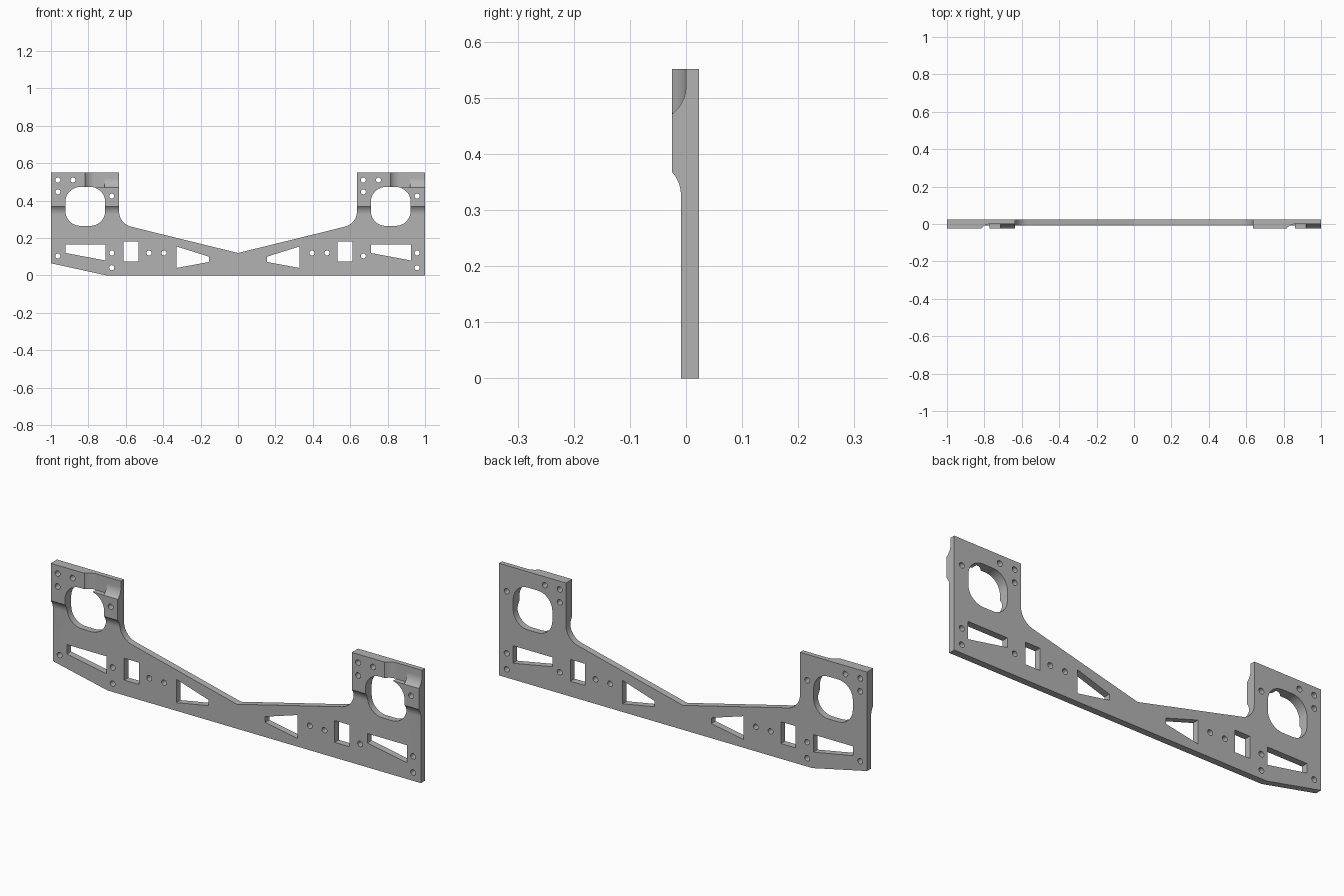
import bpy, bmesh
from math import sin, cos, pi, atan2

cube = bpy.data.objects.get("Cube")
if cube:
    bpy.data.objects.remove(cube)

FRONT, BASE, BACK = -0.025, -0.009, 0.0235   # y levels
TOP = 0.551
INNER = 0.636                                # inner edge of the end blocks
SHIFT = 1.633                                # left-hand block layout repeats at this offset
AXES = {"X": lambda a, b, d: (d, a, b),
        "Y": lambda a, b, d: (a, d, b),
        "Z": lambda a, b, d: (a, b, d)}


def prism(bm, points, axis, lo, hi):
    """Extrude a 2D outline along an axis."""
    place = AXES[axis]
    ends = [[bm.verts.new(place(a, b, d)) for a, b in points] for d in (lo, hi)]
    bm.faces.new(ends[0])
    bm.faces.new(ends[1][::-1])
    n = len(points)
    for i in range(n):
        j = (i + 1) % n
        bm.faces.new((ends[0][i], ends[1][i], ends[1][j], ends[0][j]))


def make(name, prisms):
    bm = bmesh.new()
    for p in prisms:
        prism(bm, *p)
    bmesh.ops.recalc_face_normals(bm, faces=bm.faces)
    mesh = bpy.data.meshes.new(name)
    bm.to_mesh(mesh)
    bm.free()
    obj = bpy.data.objects.new(name, mesh)
    bpy.context.collection.objects.link(obj)
    return obj


def arc(cx, cy, r, start, end, steps):
    angles = [start + (end - start) * i / steps for i in range(steps + 1)]
    return [(cx + r * cos(t), cy + r * sin(t)) for t in angles]


def mirror(points):
    return [(-x, z) for x, z in points]


def shifted(points):
    return [(x + SHIFT, z) for x, z in points]


# Plate outline with a concave fillet beside each block
slope = atan2(0.14, 0.57)
R = 0.085
fillet = arc(INNER - R, 0.343, R, 0, slope - pi / 2, 12)
right_edge = [(INNER, TOP)] + fillet
outline = ([(-1, 0.065), (-0.703, 0), (1, 0), (1, TOP)] + right_edge
           + [(0, 0.12)] + mirror(right_edge)[::-1] + [(-1, TOP)])
plate = make("mounting_plate", [(outline, "Y", FRONT, BACK)])

# Thin the lower front, blending up into the thicker blocks
RAMP = 0.0625
sweep = atan2(0.0418, RAMP - (BASE - FRONT))
blend = arc(BASE - RAMP, 0.326, RAMP, 0, sweep, 10)
lower_front = make("lower_front_cutter", [
    ([(-0.1, -0.1), (BASE, -0.1)] + blend + [(-0.1, blend[-1][1])],
     "X", -1.1, 1.1)])

# Recess across the upper corner of each block: curved in plan, then curved in height
bend = atan2(0.05, RAMP + FRONT)
plan = arc(-0.768, -RAMP, RAMP, pi / 2, pi / 2 + bend, 10)
side = arc(-RAMP, 0.521, RAMP, 0, -bend, 10)
side_profile = [(0, 0.6)] + side + [(-0.1, side[-1][1]), (-0.1, 0.6)]
plan_profile = [(-0.713, 0)] + plan + [(plan[-1][0], -0.1), (-0.713, -0.1)]
plan_cut = make("recess_plan_cutter", [
    (plan_profile, "Z", 0.471, 0.65),
    (shifted(plan_profile), "Z", 0.471, 0.65)])
side_cut = make("recess_side_cutter", [
    (side_profile, "X", -0.735, -0.6),
    (side_profile, "X", -0.735 + SHIFT, 1.1)])

# Openings repeated in both blocks
C = 0.08
window = []
for k, (x, z) in enumerate([(-0.71, 0.473), (-0.923, 0.473),
                            (-0.923, 0.265), (-0.71, 0.265)]):
    sx, sz = (-1 if x > -0.8 else 1), (-1 if z > 0.4 else 1)
    window += arc(x + sx * C, z + sz * C, C, k * pi / 2, (k + 1) * pi / 2, 10)
slot = [(-0.923, 0.166), (-0.709, 0.166), (-0.709, 0.08), (-0.923, 0.12)]
BOLT = 0.0135
block_bolts = [(-0.963, 0.51), (-0.882, 0.51), (-0.963, 0.447), (-0.675, 0.424),
               (-0.963, 0.104), (-0.675, 0.12), (-0.675, 0.041)]
block_shapes = [window, slot] + [arc(x, z, BOLT, 0, 2 * pi, 20)[:-1]
                                 for x, z in block_bolts]

# Openings mirrored along the arms
arm_shapes = [
    [(-0.612, 0.075), (-0.532, 0.075), (-0.532, 0.182), (-0.612, 0.182)],
    [(-0.329, 0.155), (-0.154, 0.1), (-0.154, 0.072), (-0.329, 0.04)],
] + [arc(x, 0.12, BOLT, 0, 2 * pi, 20)[:-1] for x in (-0.476, -0.396)]

shapes = (block_shapes + [shifted(s) for s in block_shapes]
          + arm_shapes + [mirror(s) for s in arm_shapes])
openings = make("opening_cutter", [(s, "Y", -0.1, 0.1) for s in shapes])

# Apply the cuts
bpy.ops.object.select_all(action="DESELECT")
plate.select_set(True)
bpy.context.view_layer.objects.active = plate
for cutter in (lower_front, plan_cut, side_cut, openings):
    cutter.hide_render = True
    mod = plate.modifiers.new(cutter.name, "BOOLEAN")
    mod.operation = "DIFFERENCE"
    mod.solver = "EXACT"
    mod.object = cutter
    bpy.ops.object.modifier_apply(modifier=mod.name)
    bpy.data.objects.remove(cutter)

# Finish
grey = bpy.data.materials.new("plain_grey")
grey.use_nodes = True
colour = (0.45, 0.45, 0.45, 1)
grey.diffuse_color = colour
grey.node_tree.nodes["Principled BSDF"].inputs["Base Color"].default_value = colour
plate.data.materials.clear()
plate.data.materials.append(grey)
for face in plate.data.polygons:
    face.material_index = 0
bpy.ops.object.shade_smooth_by_angle(angle=pi / 9)
